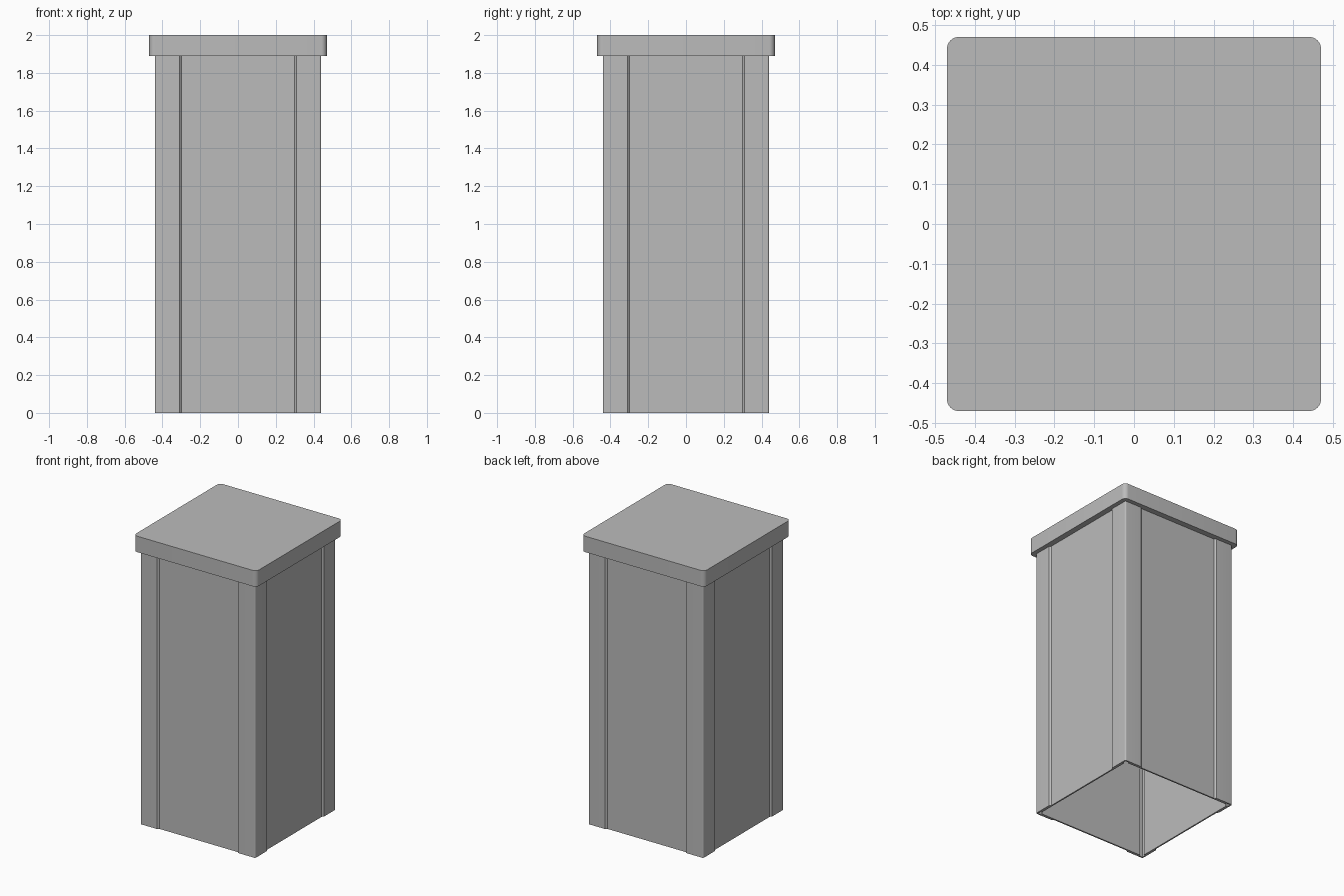
import bpy, bmesh, math

cube = bpy.data.objects.get("Cube")
if cube:
    bpy.data.objects.remove(cube, do_unlink=True)

grey = bpy.data.materials.new("plain grey")
grey.use_nodes = True
colour = (0.5, 0.5, 0.5, 1)
grey.diffuse_color = colour
grey.node_tree.nodes["Principled BSDF"].inputs["Base Color"].default_value = colour

HALF = 0.44          # outer half width of the posts
SKIN = 0.01          # sheet thickness
LIP = 0.30           # inner edge of the corner posts
NECK = 1.89          # underside of the cap


def arc(cx, cy, radius, start, steps=8):
    """Quarter circle, counterclockwise from the start angle."""
    angles = [math.radians(start + 90 * i / steps) for i in range(steps + 1)]
    return [(cx + radius * math.cos(a), cy + radius * math.sin(a)) for a in angles]


def prism(name, outline, z0, z1, turn=0):
    """Extrude an outline upward and turn it about the centre axis."""
    bm = bmesh.new()
    base = bm.faces.new([bm.verts.new((x, y, z0)) for x, y in outline])
    result = bmesh.ops.extrude_face_region(bm, geom=[base])
    top = [v for v in result["geom"] if isinstance(v, bmesh.types.BMVert)]
    bmesh.ops.translate(bm, verts=top, vec=(0, 0, z1 - z0))
    bmesh.ops.recalc_face_normals(bm, faces=bm.faces)
    mesh = bpy.data.meshes.new(name)
    bm.to_mesh(mesh)
    bm.free()
    mesh.materials.append(grey)
    obj = bpy.data.objects.new(name, mesh)
    bpy.context.collection.objects.link(obj)
    obj.rotation_euler.z = math.radians(turn)
    bpy.ops.object.select_all(action="DESELECT")
    obj.select_set(True)
    bpy.context.view_layer.objects.active = obj
    bpy.ops.object.shade_smooth_by_angle(angle=math.radians(30))
    return obj


# Angle-shaped corner posts with rounded corners and sloping lips
inner = HALF - SKIN
post = [(inner, LIP), (HALF, LIP + SKIN)]
post += arc(HALF - SKIN, HALF - SKIN, SKIN, 0)
post += [(LIP + SKIN, HALF), (LIP, inner), (inner, inner)]
for i, corner in enumerate(("back_left", "back_right", "front_right", "front_left")):
    prism(corner + "_corner_post", post, 0, NECK, 90 * i)

# Thin wall panels set behind the posts, stopping short of the corners
end = 0.40
panel = [(-end, -inner), (end, -inner), (end, SKIN - inner), (-end, SKIN - inner)]
for i, side in enumerate(("front", "left", "back", "right")):
    prism(side + "_panel", panel, 0, NECK, 90 * i)

# Overhanging cap with rounded corners
rim, radius = 0.47, 0.03
c = rim - radius
cap = []
for i, (sx, sy) in enumerate(((1, 1), (-1, 1), (-1, -1), (1, -1))):
    cap += arc(sx * c, sy * c, radius, 90 * i)
prism("cap", cap, NECK, 2)
